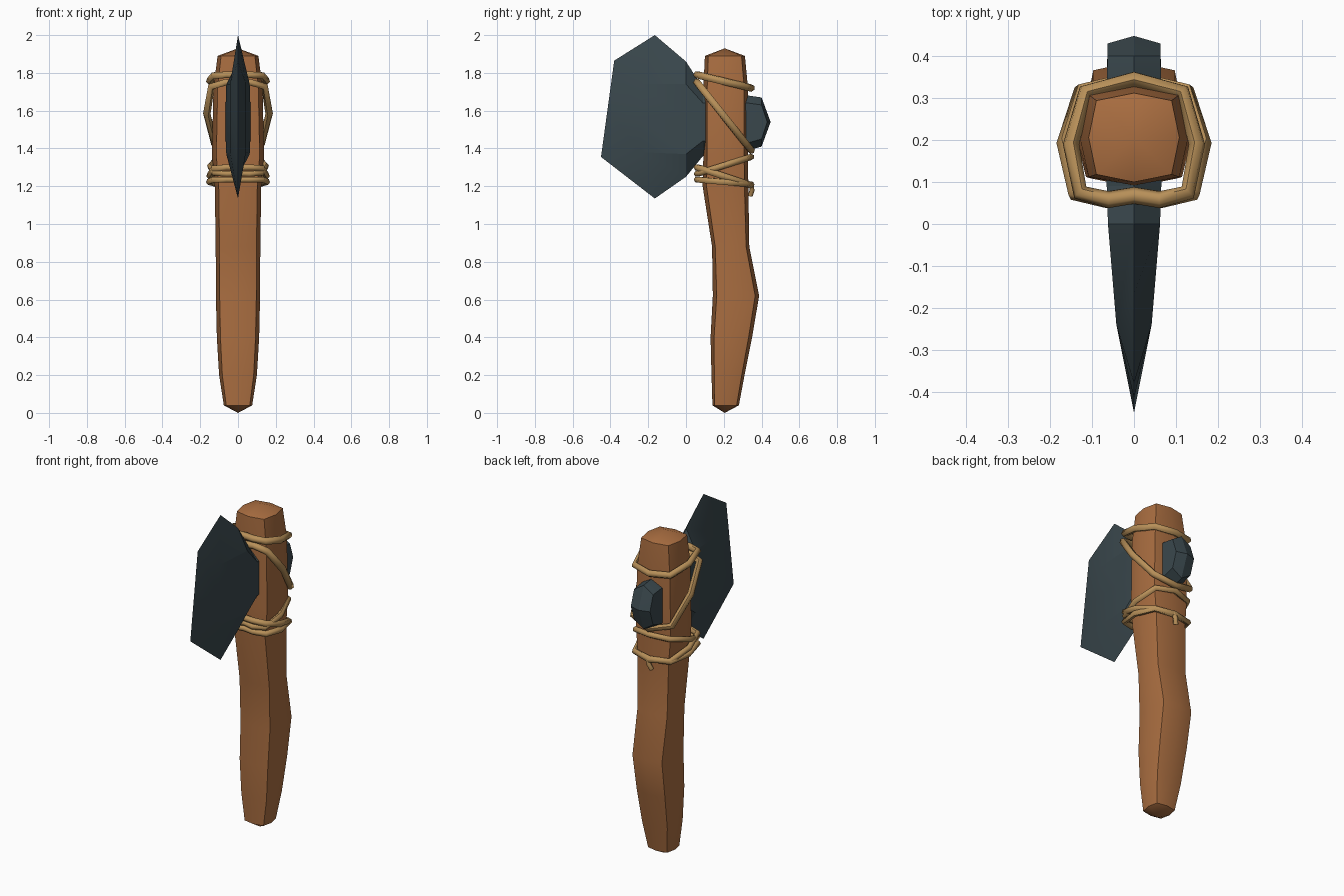
import bpy, bmesh, math

cube = bpy.data.objects.get("Cube")
if cube:
    bpy.data.objects.remove(cube, do_unlink=True)


def material(name, rgb):
    m = bpy.data.materials.new(name)
    m.use_nodes = True
    m.diffuse_color = (*rgb, 1)
    bsdf = m.node_tree.nodes["Principled BSDF"]
    bsdf.inputs["Base Color"].default_value = (*rgb, 1)
    bsdf.inputs["Roughness"].default_value = 0.8
    return m


wood = material("warm brown wood", (0.40, 0.155, 0.052))
stone = material("dark slate stone", (0.042, 0.064, 0.074))
twine = material("tan twine", (0.48, 0.28, 0.10))


def finish(obj, mat, angle):
    obj.data.materials.clear()
    obj.data.materials.append(mat)
    bpy.ops.object.select_all(action="DESELECT")
    obj.select_set(True)
    bpy.context.view_layer.objects.active = obj
    bpy.ops.object.shade_smooth_by_angle(angle=math.radians(angle))


def loft(name, rings, start, end, mat, angle):
    """Skin closed rings of points; start and end are optional cap points."""
    bm = bmesh.new()
    loops = [[bm.verts.new(p) for p in ring] for ring in rings]
    n = len(loops[0])
    for a, b in zip(loops, loops[1:]):
        for i in range(n):
            j = (i + 1) % n
            bm.faces.new((a[i], a[j], b[j], b[i]))
    for loop, tip in ((loops[0], start), (loops[-1], end)):
        if tip:
            v = bm.verts.new(tip)
            for i in range(n):
                bm.faces.new((loop[i], loop[(i + 1) % n], v))
    bmesh.ops.remove_doubles(bm, verts=bm.verts, dist=0.0005)
    bmesh.ops.recalc_face_normals(bm, faces=bm.faces)
    mesh = bpy.data.meshes.new(name)
    bm.to_mesh(mesh)
    bm.free()
    obj = bpy.data.objects.new(name, mesh)
    bpy.context.collection.objects.link(obj)
    finish(obj, mat, angle)


# Handle: rounded-square sections (z, front y, back y, half width)
sections = [(0.04, 0.14, 0.28, 0.075), (0.20, 0.135, 0.31, 0.10),
            (0.40, 0.13, 0.35, 0.112), (0.62, 0.142, 0.387, 0.117),
            (0.88, 0.138, 0.335, 0.118), (1.20, 0.088, 0.33, 0.123),
            (1.36, 0.092, 0.328, 0.138), (1.72, 0.092, 0.328, 0.13),
            (1.89, 0.10, 0.312, 0.108)]
octagon = [(1, 0), (.83, .83), (0, 1), (-.83, .83),
           (-1, 0), (-.83, -.83), (0, -1), (.83, -.83)]
handle_rings = [[(w * u, (f + b) / 2 + (b - f) / 2 * v, z) for u, v in octagon]
                for z, f, b, w in sections]
loft("handle", handle_rings, (0, 0.205, 0), (0, 0.205, 1.93), wood, 50)

# Stone head: stations (ridge y, top z, bottom z, side y, side top z, side bottom z, half width)
stations = [(-0.165, 2.0, 1.135, -0.24, 1.74, 1.38, 0.042),
            (0.0, 1.86, 1.25, 0.0, 1.74, 1.37, 0.062),
            (0.09, 1.72, 1.36, 0.09, 1.64, 1.44, 0.065),
            (0.33, 1.68, 1.39, 0.33, 1.64, 1.43, 0.065),
            (0.40, 1.67, 1.41, 0.40, 1.63, 1.45, 0.063)]


def head_ring(y, top, bottom, sy, st, sb, w):
    mid = (st + sb) / 2
    back = sy + (0.03 if sy > 0.35 else 0)
    return [(0, y, top), (w, sy, st), (w, back, mid), (w, sy, sb),
            (0, y, bottom), (-w, sy, sb), (-w, back, mid), (-w, sy, st)]


# The cutting edge is a ring collapsed onto the centre plane
up, low = (0, -0.38, 1.865), (0, -0.45, 1.355)
middle = (0, -0.415, 1.61)
edge = [up, up, middle, low, low, low, middle, up]
loft("stone_head", [edge] + [head_ring(*s) for s in stations],
     None, (0, 0.448, 1.54), stone, 15)


def cord(name, points, radius, cyclic=True):
    curve = bpy.data.curves.new(name, "CURVE")
    curve.dimensions = "3D"
    curve.bevel_depth = radius
    curve.bevel_resolution = 1
    curve.use_fill_caps = True
    spline = curve.splines.new("POLY")
    spline.points.add(len(points) - 1)
    for p, co in zip(spline.points, points):
        p.co = (*co, 1)
    spline.use_cyclic_u = cyclic
    temp = bpy.data.objects.new(name + "_path", curve)
    bpy.context.collection.objects.link(temp)
    graph = bpy.context.evaluated_depsgraph_get()
    mesh = bpy.data.meshes.new_from_object(temp.evaluated_get(graph))
    bpy.data.objects.remove(temp, do_unlink=True)
    obj = bpy.data.objects.new(name, mesh)
    bpy.context.collection.objects.link(obj)
    finish(obj, twine, 62)


# Bindings: mirrored loops around the handle, tilted from front to back
half = [(0.06, 0.058), (0.128, 0.075), (0.15, 0.19), (0.115, 0.315)]
outline = ([(0, 0.068)] + half + [(0, 0.345)]
           + [(-x, y) for x, y in reversed(half)])
bindings = [("top_binding", 1.79, 1.72, 1.0, 0.02),
            ("diagonal_binding", 1.75, 1.39, 1.1, 0.02),
            ("middle_binding", 1.265, 1.355, 0.98, 0.017),
            ("lower_binding", 1.30, 1.205, 1.0, 0.018),
            ("bottom_binding", 1.235, 1.21, 1.02, 0.017)]
for name, front, back, widen, radius in bindings:
    cord(name, [(x * widen, y, front + (back - front) * (y - 0.058) / 0.287)
                for x, y in outline], radius)

# Loose end hanging from the lowest binding
cord("loose_end", [(0.01, 0.345, 1.21), (0, 0.35, 1.18), (-0.01, 0.34, 1.15)],
     0.014, cyclic=False)
